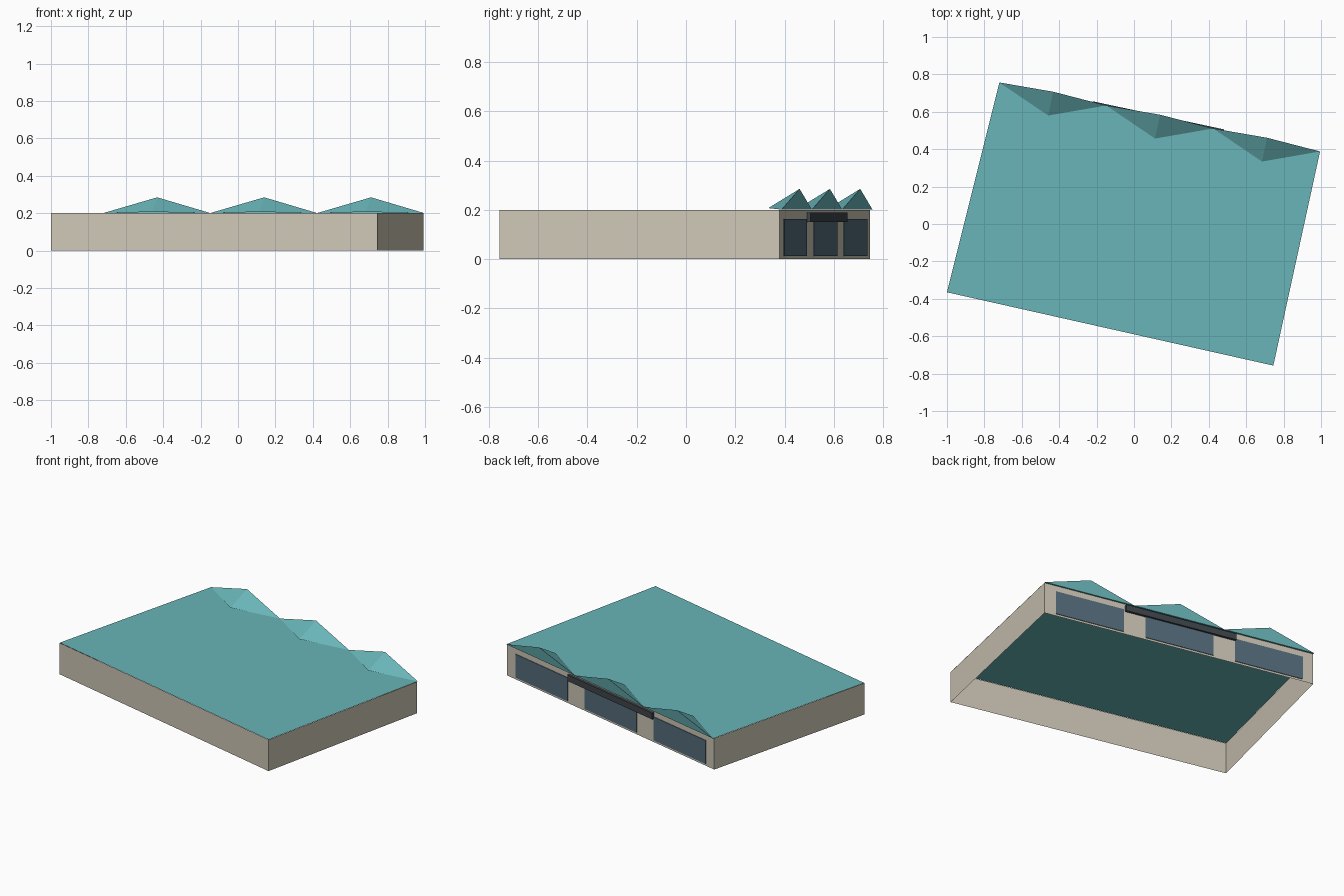
import bpy
from mathutils import Vector

if "Cube" in bpy.data.objects:
    bpy.data.objects.remove(bpy.data.objects["Cube"])

# Ground-plan corners of the rotated building
FL, FR = Vector((-1, -0.365, 0)), Vector((0.745, -0.757, 0))
BR, BL = Vector((0.993, 0.38, 0)), Vector((-0.722, 0.747, 0))
UP = Vector((0, 0, 1))
ALONG = BL - BR
OUT = UP.cross(BR - BL).normalized()   # outward from the entrance wall
H = 0.2


def material(name, rgb):
    m = bpy.data.materials.new(name)
    m.diffuse_color = (*rgb, 1)
    m.use_nodes = True
    m.node_tree.nodes["Principled BSDF"].inputs["Base Color"].default_value = m.diffuse_color
    return m


def mesh_object(name, verts, faces, mat):
    me = bpy.data.meshes.new(name)
    me.from_pydata([tuple(v) for v in verts], [], faces)
    me.materials.append(mat)
    ob = bpy.data.objects.new(name, me)
    bpy.context.collection.objects.link(ob)
    return ob


def wall_box(name, t0, t1, z0, z1, depth, mat):
    """Shallow box on the entrance wall, open where it meets the wall."""
    ring = [BR + ALONG * t + UP * z for t, z in ((t0, z0), (t1, z0), (t1, z1), (t0, z1))]
    verts = ring + [p + OUT * depth for p in ring]
    faces = [(4, 5, 6, 7)] + [(i, (i + 1) % 4, (i + 1) % 4 + 4, i + 4) for i in range(4)]
    return mesh_object(name, verts, faces, mat)


wall_mat = material("beige_wall", (0.62, 0.57, 0.47))
roof_mat = material("teal_roof", (0.14, 0.46, 0.48))
glass_mat = material("dark_glass", (0.09, 0.15, 0.20))
sign_mat = material("sign_grey", (0.05, 0.06, 0.07))

# Four outer walls, open underneath
base = [FL, FR, BR, BL]
mesh_object("walls", base + [p + UP * H for p in base],
            [(i, (i + 1) % 4, (i + 1) % 4 + 4, i + 4) for i in range(4)], wall_mat)

if OUT.y < 0:
    OUT = -OUT

# Flat roof with a small overhang above the entrance
eave_r, eave_l = BR + OUT * 0.008, BL + OUT * 0.01
mesh_object("roof", [p + UP * (H + 0.001) for p in (FL, FR, eave_r, eave_l)],
            [(0, 1, 2, 3)], roof_mat)

# Three pointed gables, each sloping back down to the roof
for i in range(3):
    left = eave_l.lerp(eave_r, i / 3) + UP * (H + 0.001)
    right = eave_l.lerp(eave_r, (i + 1) / 3) + UP * (H + 0.001)
    mid = (left + right) / 2
    apex = mid + OUT * 0.012 + UP * 0.084
    tip = mid - OUT * 0.118 + UP * 0.006
    mesh_object(f"gable_{i + 1}", [left, right, apex, tip],
                [(1, 0, 2), (0, 3, 2), (3, 1, 2)], roof_mat)

# Three wide windows and a blank sign board
for i in range(3):
    t = 0.042 + i / 3
    wall_box(f"window_{i + 1}", t, t + 0.252, 0.013, 0.162, 0.004, glass_mat)
wall_box("sign_board", 0.30, 0.71, 0.15, 0.19, 0.016, sign_mat)
